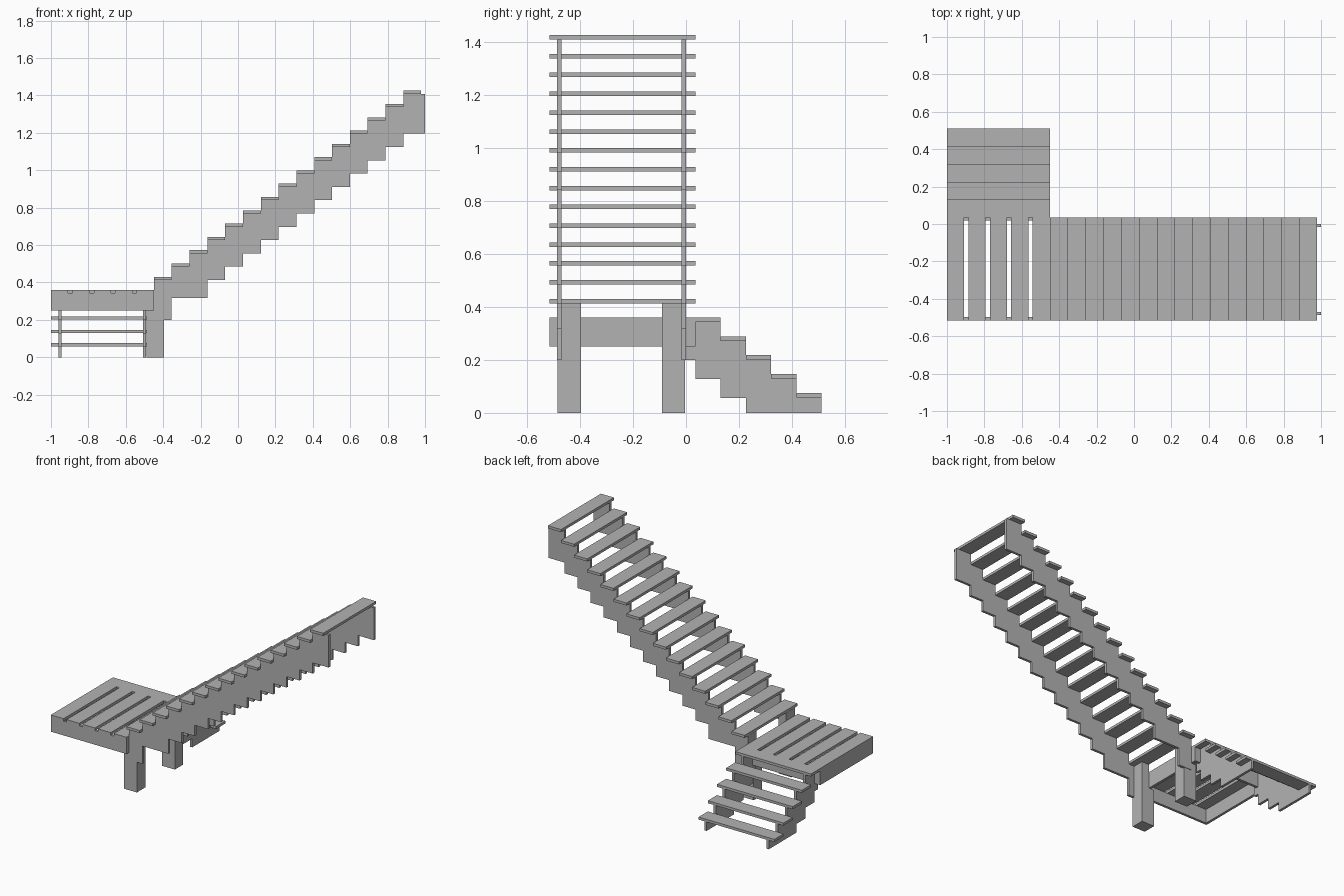
import bpy
import bmesh

if "Cube" in bpy.data.objects:
    bpy.data.objects.remove(bpy.data.objects["Cube"], do_unlink=True)

grey = bpy.data.materials.new("plain_grey")
grey.use_nodes = True
COLOUR = (0.45, 0.45, 0.45, 1.0)
grey.diffuse_color = COLOUR
for node in grey.node_tree.nodes:
    if node.type == "BSDF_PRINCIPLED":
        node.inputs["Base Color"].default_value = COLOUR

RISE, RUN, THICK = 0.0711, 0.0953, 0.017
LEFT, EDGE = -1.0, -0.45         # landing extent in x
FRONT, BACK = -0.515, 0.035      # landing extent in y
DECK, SKIRT = 0.36, 0.25         # landing top and underside


def prism(name, points, offset):
    """Extrude a flat outline along an offset."""
    bm = bmesh.new()
    face = bm.faces.new([bm.verts.new(p) for p in points])
    new = bmesh.ops.extrude_face_region(bm, geom=[face])["geom"]
    verts = [v for v in new if isinstance(v, bmesh.types.BMVert)]
    bmesh.ops.translate(bm, verts=verts, vec=offset)
    bmesh.ops.recalc_face_normals(bm, faces=bm.faces[:])
    mesh = bpy.data.meshes.new(name)
    bm.to_mesh(mesh)
    bm.free()
    mesh.materials.append(grey)
    obj = bpy.data.objects.new(name, mesh)
    bpy.context.collection.objects.link(obj)
    return obj


def box(name, x0, x1, y0, y1, z0, z1):
    outline = [(x0, y0, z0), (x1, y0, z0), (x1, y1, z0), (x0, y1, z0)]
    return prism(name, outline, (0, 0, z1 - z0))


def stepped_outline(steps):
    """Outline of a sawtooth board from (start, end, bottom, top) steps."""
    upper, lower = [], []
    for start, end, bottom, top in steps:
        upper += [(start, top), (end, top)]
        lower += [(start, bottom), (end, bottom)]
    path = upper + lower[::-1]
    # drop points lying in the middle of a straight edge
    keep = []
    for i, p in enumerate(path):
        a, b = path[i - 1], path[(i + 1) % len(path)]
        area = (p[0] - a[0]) * (b[1] - a[1]) - (p[1] - a[1]) * (b[0] - a[0])
        if abs(area) > 1e-7:
            keep.append(p)
    return keep


# Upper flight: treads and the two sawtooth stringers
steps = []
for i in range(15):
    x, top = EDGE + i * RUN, 0.43 + i * RISE
    box(f"upper_tread_{i + 1}", x, x + RUN, FRONT, BACK, top - THICK, top)
    bottom = 0.317 if i in (1, 2) else top - 0.23
    steps.append((x, 1.0 if i == 14 else x + RUN, bottom, top - THICK))
outline = stepped_outline(steps)
for name, y in (("front", -0.487), ("back", -THICK)):
    prism(f"upper_stringer_{name}", [(u, y, z) for u, z in outline], (0, THICK, 0))

# Lower flight, climbing from the back towards the landing
steps = [(0.0, BACK, 0.2, DECK - THICK)]
for i in range(5):
    y, top = BACK + i * RUN, DECK - i * RISE
    box(f"lower_tread_{i + 1}", LEFT, EDGE, y, y + RUN, top - THICK, top)
    steps.append((y, y + RUN, max(0.0, top - 0.232), top - THICK))
outline = stepped_outline(steps)
for name, x in (("right", -0.96), ("left", -0.508)):
    prism(f"lower_stringer_{name}", [(x, u, z) for u, z in outline], (THICK, 0, 0))

# Landing: five planks on a frame of boards
GAP = 0.022
plank = (EDGE - LEFT - 4 * GAP) / 5
for i in range(5):
    x = LEFT + i * (plank + GAP)
    box(f"landing_plank_{i + 1}", x, x + plank, FRONT, BACK, DECK - THICK, DECK)
for name, y in (("front", FRONT), ("back", BACK - THICK)):
    box(f"landing_board_{name}", LEFT, EDGE, y, y + THICK, SKIRT, DECK - THICK)
for name, x in (("right", LEFT), ("left", EDGE - THICK)):
    box(f"landing_board_{name}", x, x + THICK, FRONT + THICK, BACK - THICK,
        SKIRT, DECK - THICK)

# Posts, notched to carry the landing edge
notched = [(-0.49, 0), (-0.396, 0), (-0.396, 0.412), (EDGE, 0.412),
           (EDGE, SKIRT), (-0.49, SKIRT)]
for name, y in (("front", -0.484), ("back", -0.09)):
    prism(f"post_{name}", [(x, y, z) for x, z in notched], (0, 0.087, 0))
